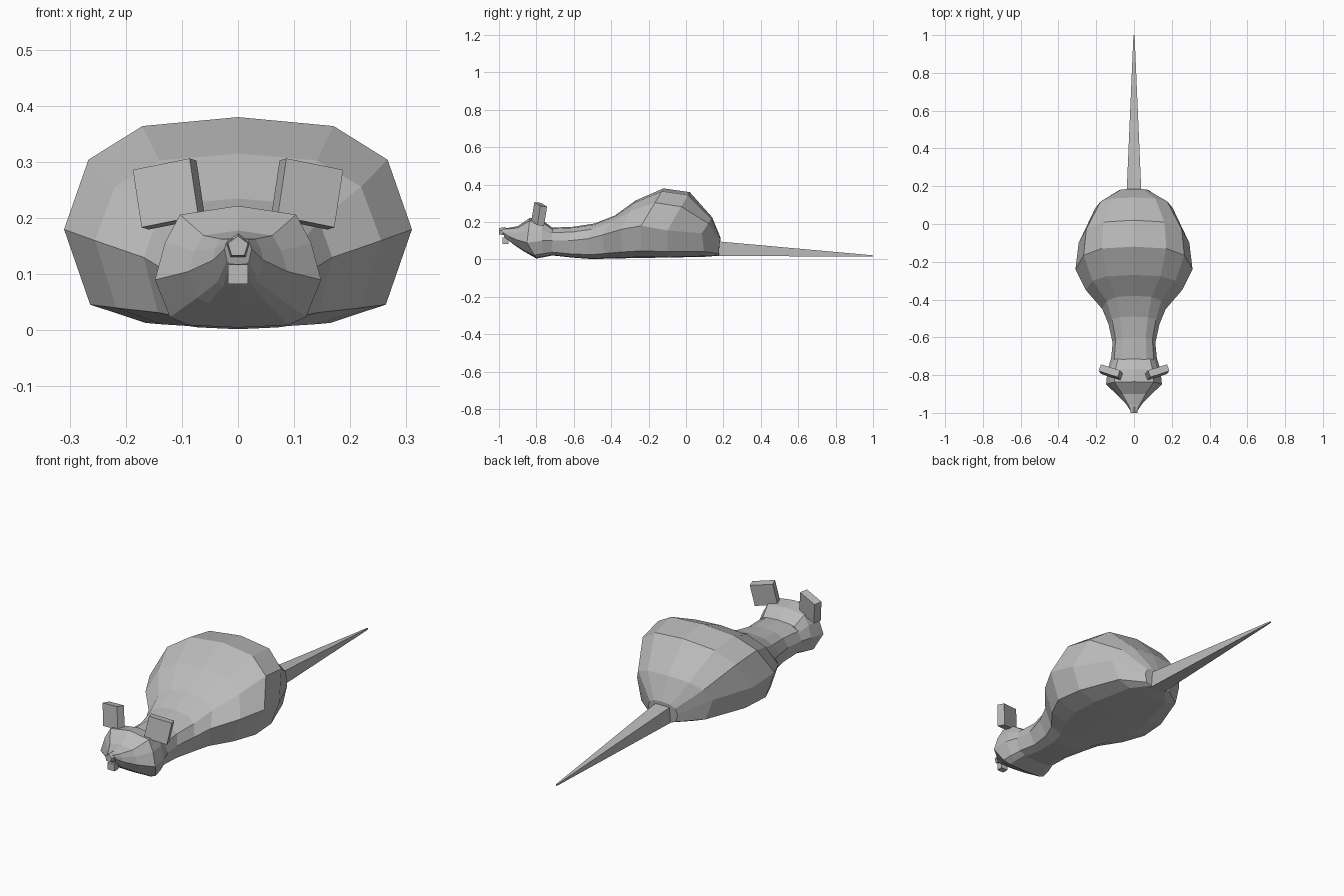
import bpy, bmesh, math
from mathutils import Matrix, Vector

if "Cube" in bpy.data.objects:
    bpy.data.objects.remove(bpy.data.objects["Cube"])

fur = bpy.data.materials.new("grey_fur")
fur.diffuse_color = (0.5, 0.5, 0.5, 1)
fur.use_nodes = True
fur.node_tree.nodes["Principled BSDF"].inputs["Base Color"].default_value = fur.diffuse_color


def finish(name, bm):
    bmesh.ops.recalc_face_normals(bm, faces=bm.faces)
    me = bpy.data.meshes.new(name)
    bm.to_mesh(me)
    bm.free()
    me.materials.append(fur)
    ob = bpy.data.objects.new(name, me)
    bpy.context.collection.objects.link(ob)
    return ob


def loft(name, rings):
    """Skin a list of closed rings and cap both ends."""
    bm = bmesh.new()
    loops = [[bm.verts.new(p) for p in r] for r in rings]
    n = len(loops[0])
    for a, b in zip(loops, loops[1:]):
        for i in range(n):
            j = (i + 1) % n
            bm.faces.new((a[i], a[j], b[j], b[i]))
    bm.faces.new(loops[0])
    bm.faces.new(loops[-1])
    return finish(name, bm)


def ring(half, y_top, y_mid, y_bot, w, top, mid, bot):
    """Twelve-sided mirrored ring; its upper and lower halves may lean in y."""
    pts = []
    for u, v in half:
        z, y = (mid + v * (top - mid), y_mid + v * (y_top - y_mid)) if v >= 0 else \
               (mid - v * (bot - mid), y_mid - v * (y_bot - y_mid))
        pts.append((u * w, y, z))
    return pts + [(-x, y, z) for x, y, z in pts[-2:0:-1]]


# Body: rump to neck
BODY = [(0, 1), (.55, .92), (.86, .62), (1, 0), (.85, -.78), (.53, -.97), (0, -1)]
body_rings = [
    (.185, .178, .175, .08, .115, .07, .02),
    (.14, .085, .10, .205, .225, .14, .014),
    (.02, -.10, -.10, .293, .36, .155, .01),
    (-.12, -.24, -.24, .31, .38, .18, .008),
    (-.27, -.35, -.34, .255, .315, .16, .006),
    (-.38, -.45, -.43, .168, .235, .13, .004),
    (-.49, -.53, -.50, .135, .192, .11, .002),
    (-.60, -.63, -.61, .113, .175, .10, .010),
    (-.72, -.72, -.72, .122, .17, .10, .022),
]
loft("body", [ring(BODY, *r) for r in body_rings])

# Head: neck to muzzle, with the chin stopping short of the nose
HEAD = [(0, 1), (.7, .88), (.88, .5), (1, 0), (.82, -.78), (.6, -.95), (0, -1)]
head_rings = [
    (-.715, -.715, -.71, .122, .17, .10, .022),
    (-.77, -.77, -.76, .14, .212, .10, .012),
    (-.835, -.85, -.80, .148, .222, .09, .005),
    (-.90, -.905, -.87, .088, .178, .105, .045),
    (-.955, -.95, -.915, .045, .168, .125, .075),
    (-.985, -.98, -.97, .024, .165, .145, .118),
]
loft("head", [ring(HEAD, *r) for r in head_rings])

# Nose: five-sided button
nose = []
for y, r in ((-.965, .024), (-1.0, .019)):
    nose.append([(r * math.sin(a), y, .149 + r * math.cos(a))
                 for a in (i * math.tau / 5 for i in range(5))])
loft("nose", nose)


def box(name, size, matrix):
    bm = bmesh.new()
    bmesh.ops.create_cube(bm, size=1, matrix=matrix @ Matrix.Diagonal((*size, 1)))
    return finish(name, bm)


# Front teeth
box("teeth", (.036, .03, .034), Matrix.Translation((0, -.965, .1)))

# Ears: slabs turned outward and splayed
for side, label in ((-1, "left"), (1, "right")):
    m = (Matrix.Translation((.123 * side, -.785, .243))
         @ Matrix.Rotation(math.radians(20 * side), 4, 'Z')
         @ Matrix.Rotation(math.radians(11 * -side), 4, 'Y')
         @ Matrix.Rotation(math.radians(-6), 4, 'X'))
    m = m @ Matrix.Rotation(math.radians(22 * side), 4, 'Y')
    box(label + "_ear", (.108, .038, .105), m)

# Tail: four-sided taper resting on the ground
tail = []
for y, w, lo, hi in ((.165, .039, .018, .097), (1.0, .003, .016, .022)):
    tail.append([(-w, y, lo), (w, y, lo), (w, y, hi), (-w, y, hi)])
loft("tail", tail)
